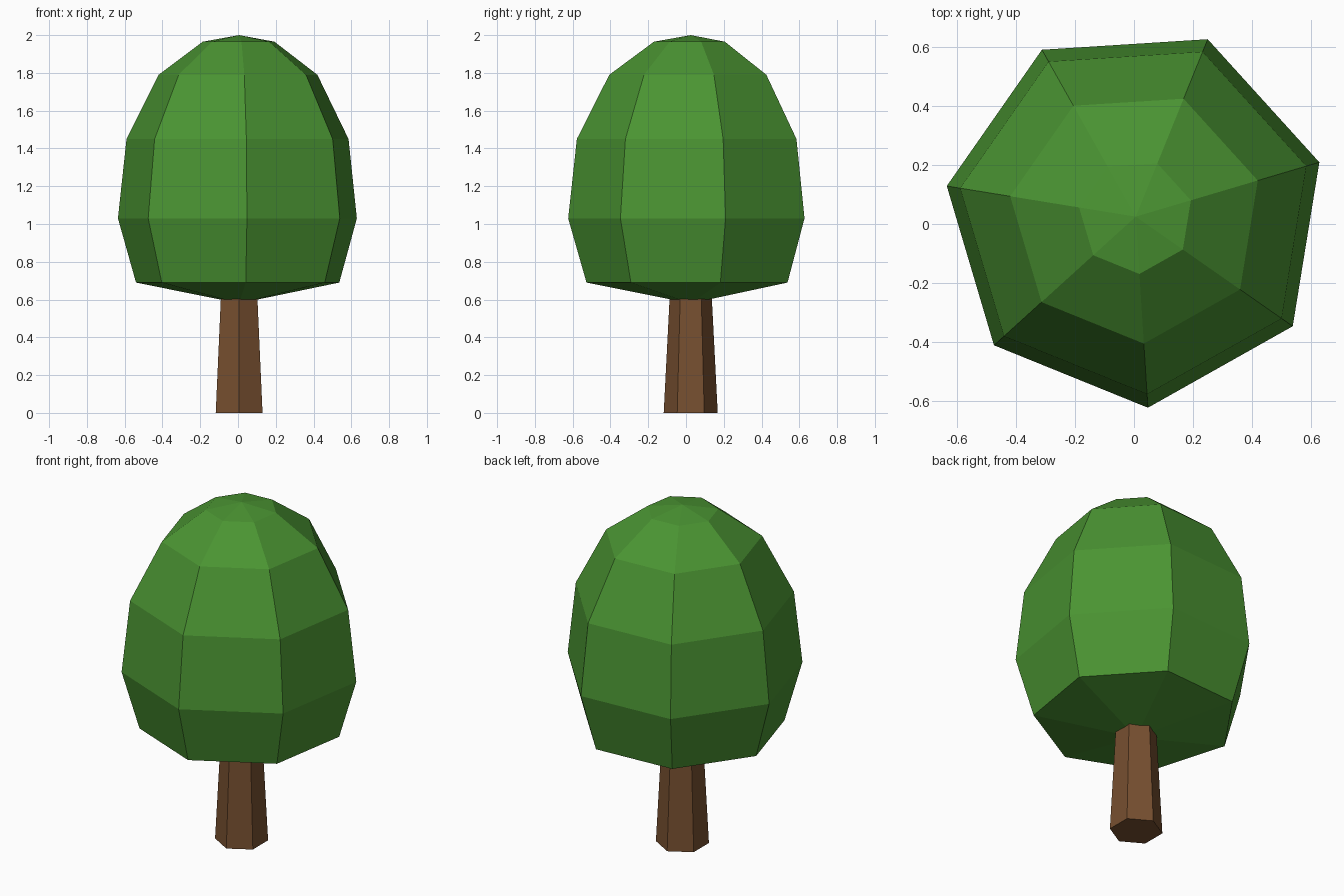
import bpy, bmesh, math

cube = bpy.data.objects.get("Cube")
if cube:
    bpy.data.objects.remove(cube, do_unlink=True)

CENTRE = (0.006, 0.025)


def make_material(name, colour):
    mat = bpy.data.materials.new(name)
    mat.use_nodes = True
    mat.diffuse_color = (*colour, 1)
    bsdf = mat.node_tree.nodes["Principled BSDF"]
    bsdf.inputs["Base Color"].default_value = (*colour, 1)
    bsdf.inputs["Roughness"].default_value = 0.9
    return mat


def lathe(name, profile, sides, turn, mat):
    """Sweep (radius, height) rings into a flat-faced solid; radius 0 makes a tip."""
    bm = bmesh.new()
    rings = []
    for r, z in profile:
        count = sides if r else 1
        angles = [turn + math.tau * i / sides for i in range(count)]
        rings.append([bm.verts.new((CENTRE[0] + r * math.cos(a),
                                    CENTRE[1] + r * math.sin(a), z)) for a in angles])
    for low, high in zip(rings, rings[1:]):
        for i in range(sides):
            j = (i + 1) % sides
            corners = [low[i % len(low)], low[j % len(low)],
                       high[j % len(high)], high[i % len(high)]]
            bm.faces.new(list(dict.fromkeys(corners)))
    for ring in (rings[0], rings[-1]):
        if len(ring) > 1:
            bm.faces.new(ring)
    bmesh.ops.recalc_face_normals(bm, faces=bm.faces)
    mesh = bpy.data.meshes.new(name)
    bm.to_mesh(mesh)
    bm.free()
    mesh.materials.append(mat)
    obj = bpy.data.objects.new(name, mesh)
    bpy.context.collection.objects.link(obj)
    return obj


leaf_green = make_material("leaf green", (0.069, 0.296, 0.032))
bark_brown = make_material("bark brown", (0.184, 0.079, 0.029))

# Tapered six-sided trunk, reaching into the canopy
lathe("trunk", [(0.143, 0), (0.107, 0.7)], 6, math.pi / 2, bark_brown)

# Seven-sided egg-shaped canopy
canopy_profile = [(0, 0.58), (0.553, 0.69), (0.65, 1.03), (0.604, 1.45),
                  (0.432, 1.79), (0.195, 1.965), (0, 2.0)]
lathe("canopy", canopy_profile, 7, math.radians(16.5), leaf_green)
